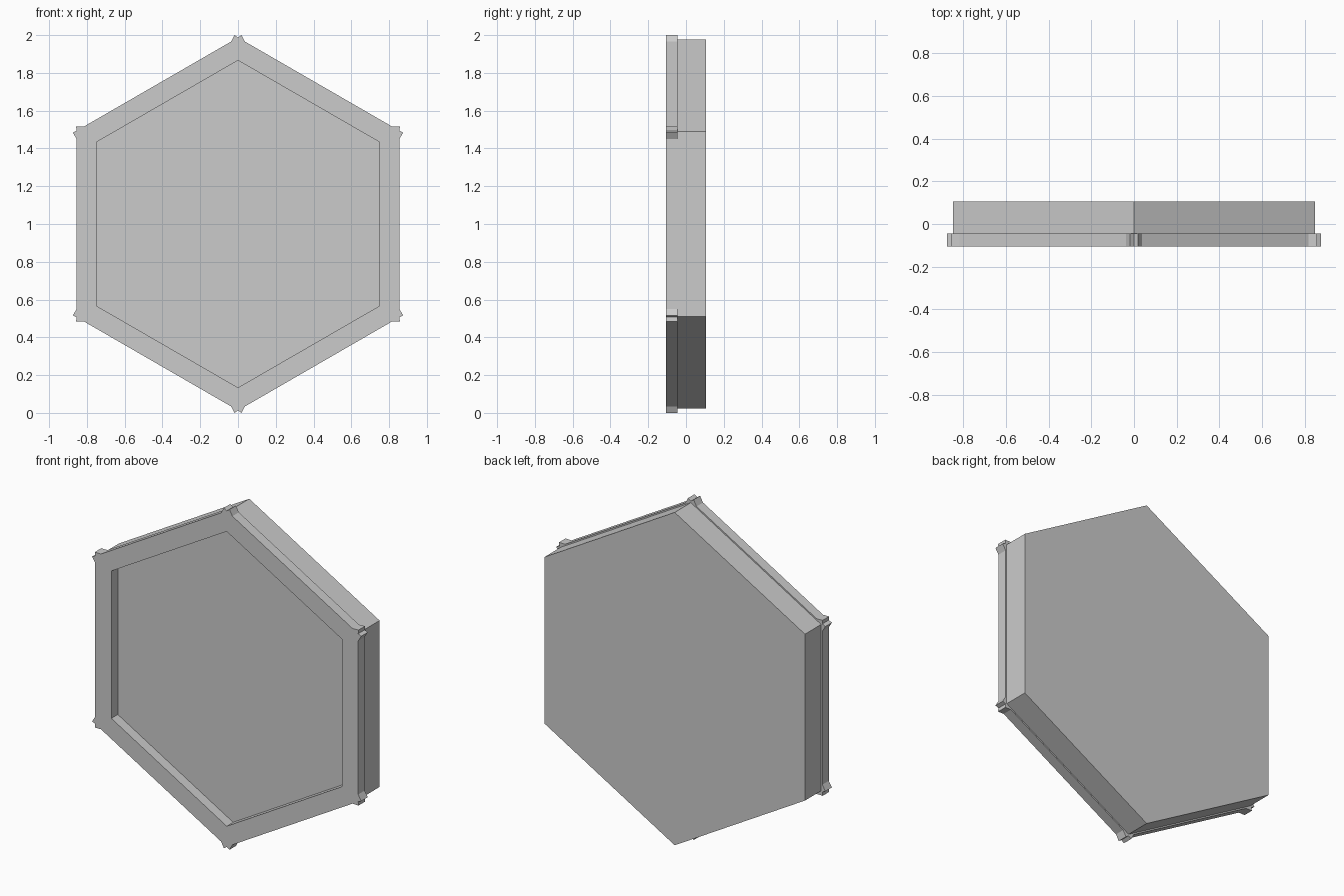
import bpy
import bmesh
from math import sin, cos, pi, sqrt

if "Cube" in bpy.data.objects:
    bpy.data.objects.remove(bpy.data.objects["Cube"], do_unlink=True)

GREY = (0.6, 0.6, 0.6, 1.0)
CENTRE_Z = 1.0
FRONT_Y, JOINT_Y, BACK_Y = -0.105, -0.045, 0.105
TILE_R, FRAME_R, INNER_R = 0.978, 0.987, 0.866

grey = bpy.data.materials.new("plain_grey")
grey.use_nodes = True
grey.diffuse_color = GREY
grey.node_tree.nodes["Principled BSDF"].inputs["Base Color"].default_value = GREY


def point(corner, radius, across, y):
    """Place a point by its distance out along a hexagon corner and sideways from it."""
    a = corner * pi / 3
    return (radius * sin(a) + across * cos(a), y,
            CENTRE_Z + radius * cos(a) - across * sin(a))


def extrude_back(bm, depth, name):
    """Give the flat outline in bm its depth and make it an object."""
    result = bmesh.ops.extrude_face_region(bm, geom=bm.faces[:], use_keep_orig=True)
    moved = [v for v in result["geom"] if isinstance(v, bmesh.types.BMVert)]
    bmesh.ops.translate(bm, verts=moved, vec=(0, depth, 0))
    bmesh.ops.recalc_face_normals(bm, faces=bm.faces[:])
    mesh = bpy.data.meshes.new(name)
    bm.to_mesh(mesh)
    bm.free()
    mesh.materials.append(grey)
    obj = bpy.data.objects.new(name, mesh)
    bpy.context.collection.objects.link(obj)
    return obj


# Solid hexagonal tile, whose front forms the recess floor
bm = bmesh.new()
bm.faces.new([bm.verts.new(point(i, TILE_R, 0, JOINT_Y)) for i in range(6)])
extrude_back(bm, BACK_Y - JOINT_Y, "hexagon_tile")

# Raised rim with a small pair of pointed ears at each corner
base = 0.037
ear = [(FRAME_R - base / sqrt(3), -base), (1.0, -0.018), (FRAME_R, 0),
       (1.0, 0.018), (FRAME_R - base / sqrt(3), base)]
bm = bmesh.new()
inner = [bm.verts.new(point(i, INNER_R, 0, FRONT_Y)) for i in range(6)]
outer = [[bm.verts.new(point(i, r, t, FRONT_Y)) for r, t in ear] for i in range(6)]
for i in range(6):
    n = (i + 1) % 6
    # Each corner is split along its middle
    bm.faces.new([inner[i]] + outer[i][:3])
    bm.faces.new([inner[i]] + outer[i][2:])
    bm.faces.new([inner[i], outer[i][-1], outer[n][0], inner[n]])
extrude_back(bm, JOINT_Y - FRONT_Y, "front_rim")
